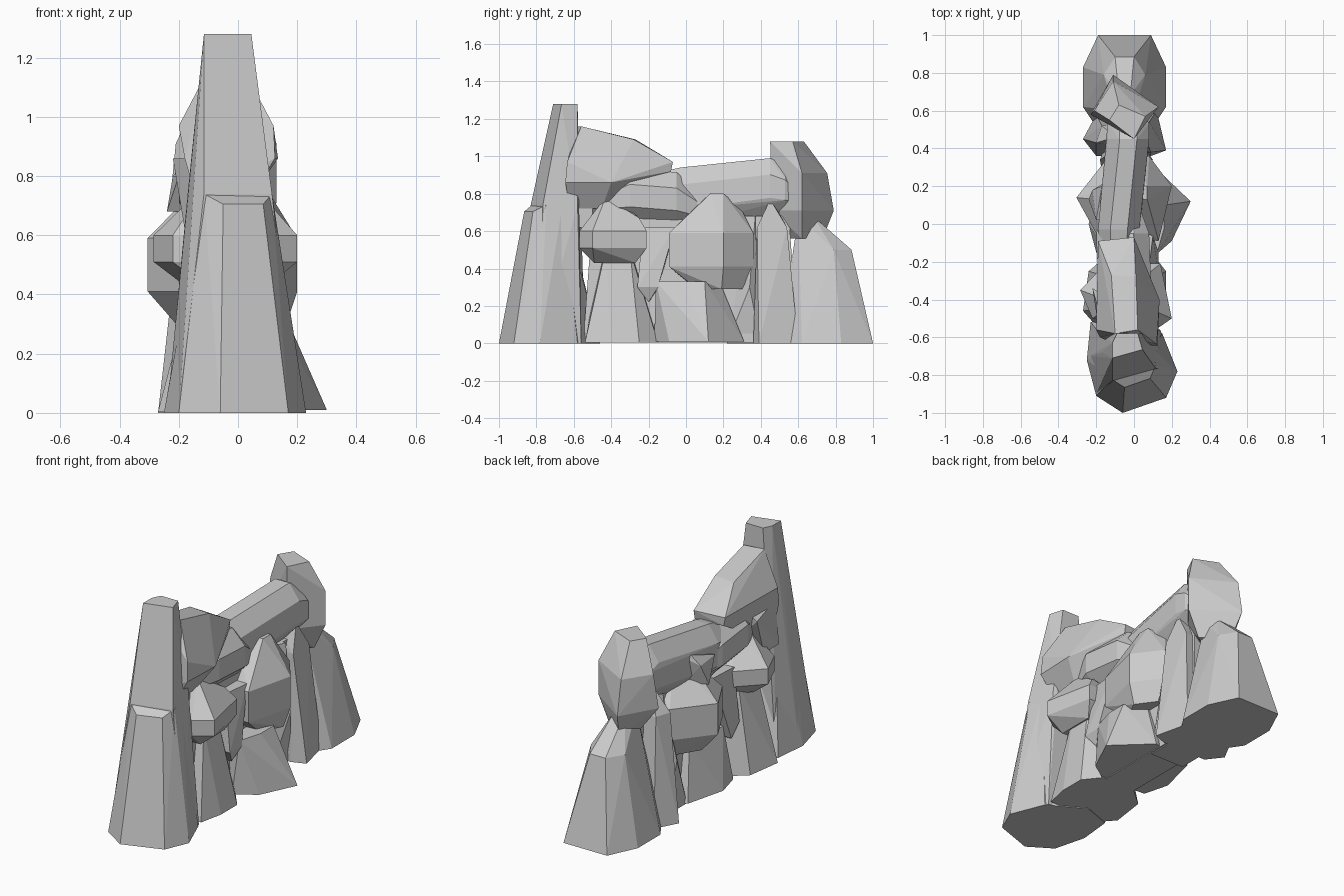
import bpy, bmesh
from math import cos, sin, pi, radians


def hull(name, pts):
    """Flat-faced boulder: convex hull of a few points."""
    bm = bmesh.new()
    for p in pts:
        bm.verts.new(p)
    r = bmesh.ops.convex_hull(bm, input=bm.verts)
    junk = {g for g in r["geom_interior"] + r["geom_unused"]
            if isinstance(g, bmesh.types.BMVert)}
    bmesh.ops.delete(bm, geom=list(junk), context='VERTS')
    bmesh.ops.dissolve_limit(bm, angle_limit=radians(4), verts=bm.verts, edges=bm.edges)
    bmesh.ops.recalc_face_normals(bm, faces=bm.faces)
    me = bpy.data.meshes.new(name)
    bm.to_mesh(me)
    bm.free()
    ob = bpy.data.objects.new(name, me)
    bpy.context.collection.objects.link(ob)
    return ob


def stack(name, *levels):
    """Boulder from horizontal outlines: (z, [(x, y), ...])."""
    hull(name, [(x, y, z) for z, ring in levels for x, y in ring])


def lying(name, *sections):
    """Boulder lying along y: octagonal sections (y, cx, cz, half width, half height)."""
    k = 1 / cos(pi / 8)
    hull(name, [(cx + rx * k * cos(a), y, cz + rz * k * sin(a))
                for y, cx, cz, rx, rz in sections
                for a in [pi / 8 + i * pi / 4 for i in range(8)]])


# Front pillar: stepped lower block and tall shaft
base = [(-.06, -1), (.17, -.92), (.23, -.78), (.15, -.58), (-.06, -.46),
        (-.23, -.52), (-.25, -.72), (-.2, -.91)]
stack("front_pillar_foot", (0, base),
      (.705, [(-.05, -.865), (.085, -.818)]),
      (.74, [(-.115, -.823), (.115, -.748), (.1, -.66), (-.12, -.65)]))
stack("front_pillar_shaft",
      (0, [(-.2, -.9), (.2, -.78), (.14, -.56), (-.2, -.54), (-.24, -.7)]),
      (.74, [(-.115, -.83), (.115, -.765), (.09, -.58), (-.14, -.57), (-.17, -.68)]),
      (1.28, [(-.115, -.71), (.045, -.665), (.02, -.58), (-.09, -.58), (-.115, -.63)]))

# Back pillar: foot with ledge and turned head block
stack("back_pillar_foot",
      (0, [(-.19, 1), (.09, 1), (.17, .83), (.17, .62), (.09, .5), (-.19, .5), (-.27, .62), (-.27, .83)]),
      (.5, [(-.1, .885), (.0, .885), (.06, .79), (-.16, .79)]),
      (.68, [(-.08, .68), (-.02, .68), (.0, .6), (-.1, .6)]))
stack("back_pillar_head",
      (.56, [(-.08, .73), (.06, .62), (-.02, .56), (-.12, .6)]),
      (.71, [(-.11, .79), (.13, .62), (0, .46), (-.23, .58)]),
      (.91, [(-.11, .755), (.13, .62), (0, .45), (-.21, .6)]),
      (1.08, [(-.08, .63), (.06, .57), (0, .45), (-.13, .55)]))

# Rocks bridging the pillars
stack("front_crest",
      (.72, [(.04, -.62), (.04, -.45), (-.14, -.45), (-.14, -.62)]),
      (.86, [(.125, -.645), (.135, -.4), (-.17, -.4), (-.18, -.6)]),
      (.97, [(.12, -.635), (0, -.07), (-.19, -.09), (-.2, -.56)]),
      (.92, [(0, -.08), (-.18, -.09)]),
      (1.09, [(.01, -.28), (-.12, -.27)]),
      (1.16, [(.02, -.56), (-.1, -.58)]))
lying("ridge_front", (-.45, -.04, .75, .08, .08), (-.3, -.05, .79, .14, .145),
      (-.05, -.06, .77, .14, .145), (.06, -.06, .72, .1, .09))
lying("ridge_beam", (-.2, -.08, .78, .09, .12), (-.03, -.08, .78, .11, .16),
      (.45, -.03, .84, .11, .15), (.53, -.03, .82, .11, .13), (.62, -.03, .76, .07, .04))

# Bulging side boulders
ring = [(.1, -.57), (.2, -.5), (.14, -.21), (-.15, -.21), (-.285, -.35), (-.22, -.5)]
stack("front_boulder", (.43, [(.1, -.49), (.1, -.27), (-.1, -.27), (-.18, -.37), (-.12, -.48)]),
      (.51, ring), (.6, ring), (.67, [(.09, -.25)]), (.78, [(.04, -.43), (-.1, -.42), (-.06, -.37)]))
ring = [(.13, -.09), (.2, .2), (.08, .36), (-.14, .35), (-.305, .14), (-.2, -.05)]
stack("middle_boulder", (.29, [(.1, .06), (.16, .19), (.08, .3), (-.1, .3), (-.2, .14), (-.1, .05)]),
      (.41, ring), (.59, ring), (.73, [(.02, .29)]),
      (.8, [(.07, .13), (.07, .2), (-.06, .2), (-.1, .12)]))

# Tapered feet under the ridge
stack("front_foot", (0.005, [(.17, -.25), (.17, -.4), (.14, -.54), (-.2, -.54), (-.27, -.46),
                             (-.24, -.25), (-.1, -.13), (.09, -.15)]),
      (.5, [(.08, -.3), (.08, -.43), (-.14, -.45), (-.14, -.28)]))
stack("middle_foot", (.01, [(.2, -.09), (.3, .12), (.2, .22), (.1, .31), (-.18, .24),
                            (-.24, 0), (-.2, -.15), (.08, -.17)]),
      (.33, [(.12, -.16), (.16, -.02), (.16, .1), (.06, .18), (-.14, .17), (-.17, -.1)]))
stack("back_foot", (0, [(.17, .39), (.09, .36), (-.2, .36), (-.27, .45), (-.2, .58), (.12, .6)]),
      (.62, [(.09, .38), (.08, .54), (-.17, .52), (-.2, .43)]),
      (.77, [(.06, .45), (-.1, .46)]))

# Small filler rocks
stack("gap_spike", (.22, [(.1, -.2), (-.16, -.19)]), (.3, [(.13, -.26), (.13, -.15), (-.17, -.25)]),
      (.62, [(.08, -.23), (.1, -.06), (-.14, -.05), (-.15, -.23)]))
stack("back_spike", (0, [(.06, .22), (.06, .4), (-.16, .4), (-.16, .22)]), (.3, [(.1, .34), (-.18, .34)]),
      (.68, [(.05, .37), (-.12, .38), (0, .27)]))
stack("side_chip", (.68, [(-.24, .13), (-.12, .2), (-.12, .02)]),
      (.8, [(-.2, .02), (-.22, .18), (-.12, .2), (-.12, .02)]), (.86, [(-.17, .2), (-.12, .24)]))
stack("front_chip", (.62, [(.04, -.5), (-.18, -.46), (-.18, -.6), (.04, -.62)]),
      (.86, [(.04, -.5), (-.22, -.34), (-.14, -.62), (.04, -.6)]))
stack("inner_core", (.005, [(.07, -.55), (.07, .6), (-.13, .6), (-.13, -.55)]),
      (.68, [(.03, -.5), (.03, .55), (-.09, .55), (-.09, -.5)]))
